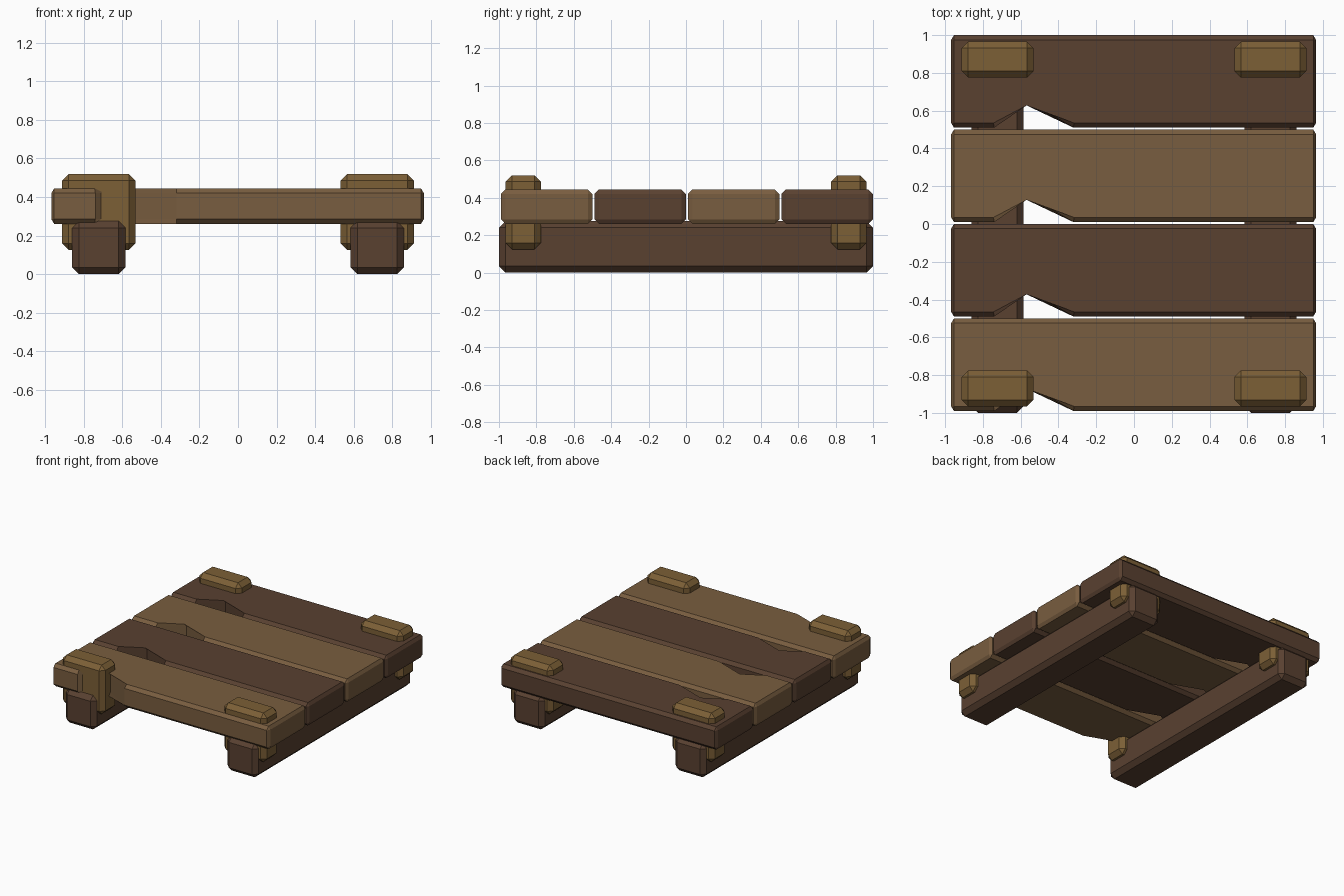
import bpy, bmesh

if "Cube" in bpy.data.objects:
    bpy.data.objects.remove(bpy.data.objects["Cube"])


def material(name, rgb):
    m = bpy.data.materials.new(name)
    m.diffuse_color = (*rgb, 1)
    m.use_nodes = True
    m.node_tree.nodes["Principled BSDF"].inputs["Base Color"].default_value = m.diffuse_color
    return m


LIGHT = material("light_wood", (0.19, 0.11, 0.05))
DARK = material("dark_wood", (0.10, 0.052, 0.03))
PEG = material("peg_wood", (0.20, 0.115, 0.037))


def prism(name, outline, z0, z1, bevel, mat, sharp=(), squash=1.0):
    """Extrude an outline and chamfer it; upright edges at 'sharp' points stay unchamfered."""
    bm = bmesh.new()
    low = [bm.verts.new((x / squash, y, z0)) for x, y in outline]
    high = [bm.verts.new((x / squash, y, z1)) for x, y in outline]
    n = len(outline)
    bm.faces.new(low[::-1])
    bm.faces.new(high)
    for i in range(n):
        j = (i + 1) % n
        bm.faces.new((low[i], low[j], high[j], high[i]))
    keep = [bm.edges.get((low[i], high[i])) for i in sharp]
    edges = [e for e in bm.edges if e not in keep]
    bmesh.ops.bevel(bm, geom=edges, offset=bevel, segments=1,
                    profile=0.5, affect='EDGES', clamp_overlap=True)
    for v in bm.verts:
        v.co.x *= squash
    bmesh.ops.recalc_face_normals(bm, faces=bm.faces)
    me = bpy.data.meshes.new(name)
    bm.to_mesh(me)
    bm.free()
    me.materials.append(mat)
    ob = bpy.data.objects.new(name, me)
    bpy.context.collection.objects.link(ob)
    return ob


def box(name, x0, x1, y0, y1, z0, z1, bevel, mat):
    return prism(name, [(x0, y0), (x1, y0), (x1, y1), (x0, y1)], z0, z1, bevel, mat)


# Deck planks, each with a broken notch in its front edge
for i in range(4):
    y = -0.99 + 0.5 * i
    outline = [(-0.968, y), (-0.74, y), (-0.57, y + 0.145), (-0.32, y),
               (0.964, y), (0.964, y + 0.49), (-0.968, y + 0.49)]
    prism(f"plank_{i + 1}", outline, 0.26, 0.445, 0.025,
          DARK if i % 2 else LIGHT, sharp=(1, 2, 3), squash=0.6)

# Support rails and the pegs through the corners
for side, s in (("left", -1), ("right", 1)):
    c = 0.722 * s
    box(f"{side}_rail", c - 0.138, c + 0.138, -1, 1, 0, 0.275, 0.035, DARK)
    for end, e in (("front", -1), ("back", 1)):
        cy = 0.87 * e
        box(f"{end}_{side}_peg", c - 0.19, c + 0.19, cy - 0.095, cy + 0.095,
            0.125, 0.52, 0.034, PEG)
